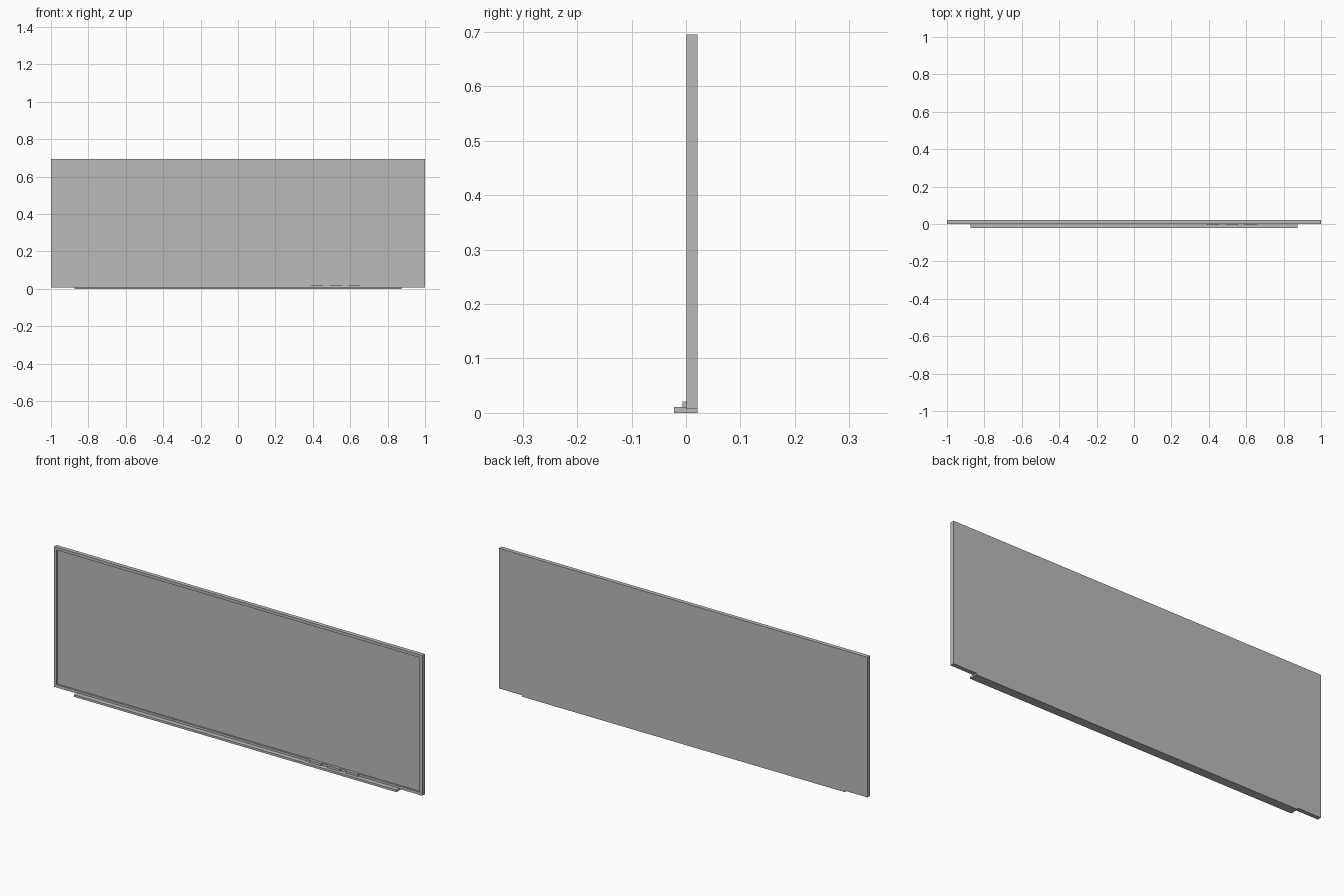
import bpy
import bmesh
from mathutils import Vector

cube = bpy.data.objects.get("Cube")
if cube:
    bpy.data.objects.remove(cube, do_unlink=True)

# One flat grey for every part
grey = bpy.data.materials.new("light_grey")
grey.use_nodes = True
grey.diffuse_color = (0.5, 0.5, 0.5, 1)
grey.node_tree.nodes["Principled BSDF"].inputs["Base Color"].default_value = grey.diffuse_color


def box(name, low, high, recess=None):
    """Box between two corners, optionally with a recessed front panel."""
    low, high = Vector(low), Vector(high)
    bm = bmesh.new()
    bmesh.ops.create_cube(bm, size=1)
    for v in bm.verts:
        v.co = (low + high) / 2 + v.co * (high - low)
    if recess:
        border, depth = recess
        bm.normal_update()
        front = min(bm.faces, key=lambda f: f.normal.y)
        bmesh.ops.inset_region(bm, faces=[front], thickness=border)
        # Extrude the inner panel straight back to leave a raised rim
        panel = bmesh.ops.extrude_discrete_faces(bm, faces=[front])["faces"]
        bmesh.ops.translate(bm, verts=panel[0].verts, vec=(0, depth, 0))
    bmesh.ops.recalc_face_normals(bm, faces=bm.faces)
    mesh = bpy.data.meshes.new(name)
    bm.to_mesh(mesh)
    bm.free()
    mesh.materials.append(grey)
    obj = bpy.data.objects.new(name, mesh)
    bpy.context.collection.objects.link(obj)
    return obj


# Framed writing board with a sunken panel
box("framed_board", (-1, 0.001, 0.007), (1, 0.021, 0.695), recess=(0.02, 0.008))

# Ledge under the board
box("pen_tray", (-0.875, -0.022, 0), (0.875, 0.021, 0.0105))

# Three pens lying on the ledge
for i in range(3):
    x = 0.39 + 0.1 * i
    box(f"pen_{i + 1}", (x, -0.006, 0.0105), (x + 0.065, 0.004, 0.021))
